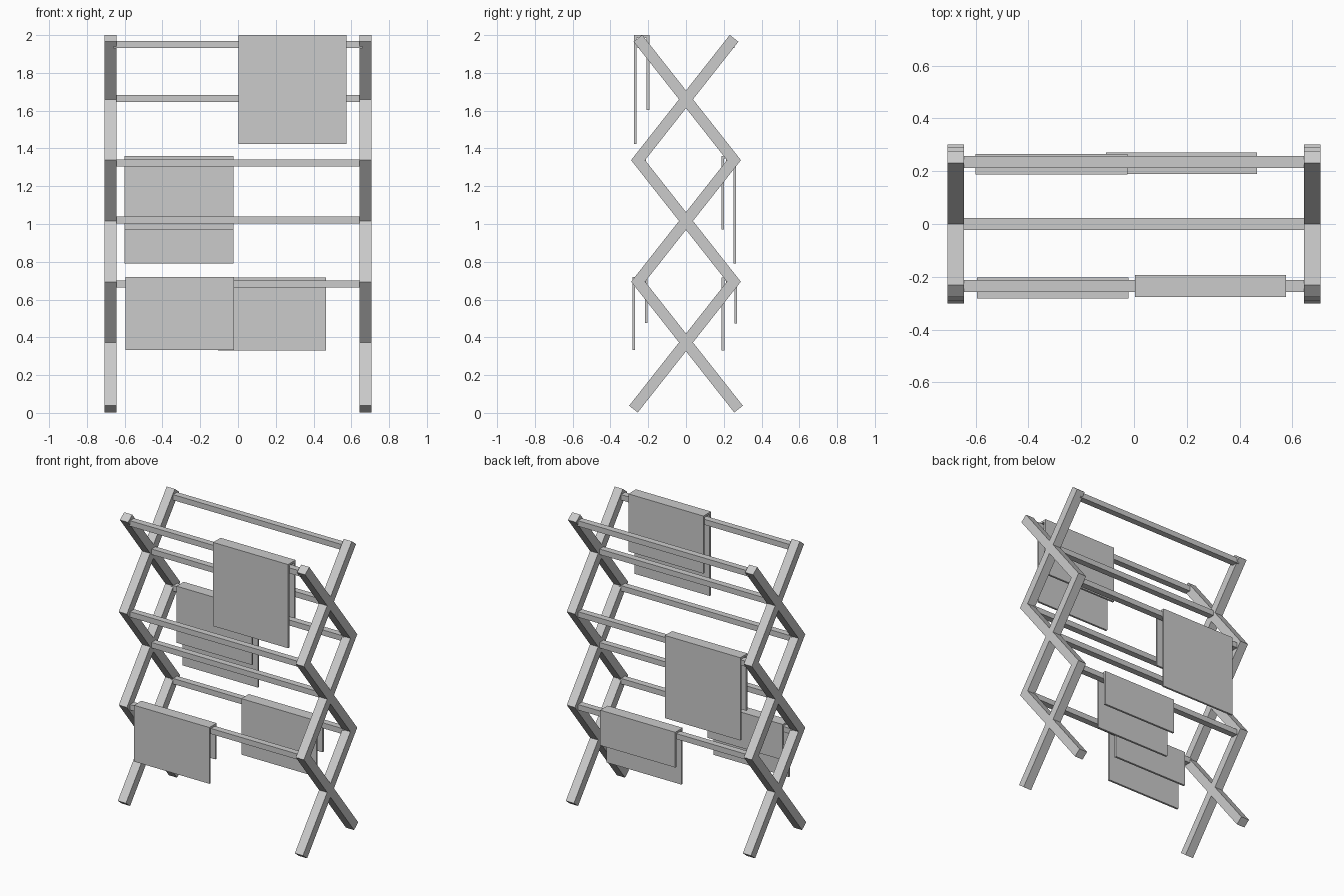
import bpy, math
from mathutils import Vector

if "Cube" in bpy.data.objects:
    bpy.data.objects.remove(bpy.data.objects["Cube"])


def box(name, center, size, rot_x=0.0):
    x, y, z = (s / 2 for s in size)
    verts = [(a, b, c) for a in (-x, x) for b in (-y, y) for c in (-z, z)]
    faces = [(0, 1, 3, 2), (4, 6, 7, 5), (0, 4, 5, 1),
             (2, 3, 7, 6), (0, 2, 6, 4), (1, 5, 7, 3)]
    mesh = bpy.data.meshes.new(name)
    mesh.from_pydata(verts, [], faces)
    ob = bpy.data.objects.new(name, mesh)
    ob.location = center
    ob.rotation_euler.x = rot_x
    bpy.context.collection.objects.link(ob)
    return ob


def slat(name, x, a, b):
    """Square bar between two (y, z) points."""
    a, b = Vector(a), Vector(b)
    d, m = b - a, (a + b) / 2
    return box(name, (x, m.x, m.y), (0.062, 0.058, d.length),
               math.atan2(-d.x, d.y))


def towel(name, x0, x1, y0, y1, top, front_bottom, back_bottom, t=0.014):
    """Folded sheet: an upside-down U profile extruded along x."""
    prof = [(y0, front_bottom), (y0, top), (y1, top), (y1, back_bottom),
            (y1 - t, back_bottom), (y1 - t, top - t),
            (y0 + t, top - t), (y0 + t, front_bottom)]
    n = len(prof)
    verts = [(x, y, z) for x in (x0, x1) for y, z in prof]
    caps = [(0, 1, 6, 7), (1, 2, 5, 6), (2, 3, 4, 5)]
    faces = [(i, i + n, (i + 1) % n + n, (i + 1) % n) for i in range(n)]
    faces += caps + [tuple(i + n for i in reversed(c)) for c in caps]
    mesh = bpy.data.meshes.new(name)
    mesh.from_pydata(verts, [], faces)
    ob = bpy.data.objects.new(name, mesh)
    bpy.context.collection.objects.link(ob)


# scissor side frames: three stacked crosses on each side
crosses = [(0.373, 0.353, 0.340), (1.016, 0.340, 0.340), (1.660, 0.340, 0.323)]
slope = 0.268 / 0.340
for side, x in (("left", -0.675), ("right", 0.675)):
    for i, (zc, down, up) in enumerate(crosses):
        for s, tag in ((1, "a"), (-1, "b")):
            slat(f"{side}_slat_{i + 1}{tag}", x,
                 (-s * down * slope, zc - down), (s * up * slope, zc + up))

# hanging rails at the joints and at the upper crossings
for z in (0.683, 1.323, 1.95):
    for tag, y in (("front", -0.235), ("back", 0.235)):
        box(f"{tag}_rail", (0, y, z), (1.32, 0.044, 0.038))
for z in (1.021, 1.665):
    box("middle_rail", (0, 0, z), (1.32, 0.044, 0.038))

# towels folded over the rails
towel("top_towel", 0.003, 0.575, -0.276, -0.194, 2.0, 1.423, 1.603)
towel("middle_towel", -0.60, -0.025, 0.187, 0.265, 1.36, 0.97, 0.79)
towel("low_front_towel", -0.595, -0.02, -0.283, -0.203, 0.72, 0.332, 0.475)
towel("low_back_towel", -0.107, 0.465, 0.189, 0.27, 0.716, 0.33, 0.473)
